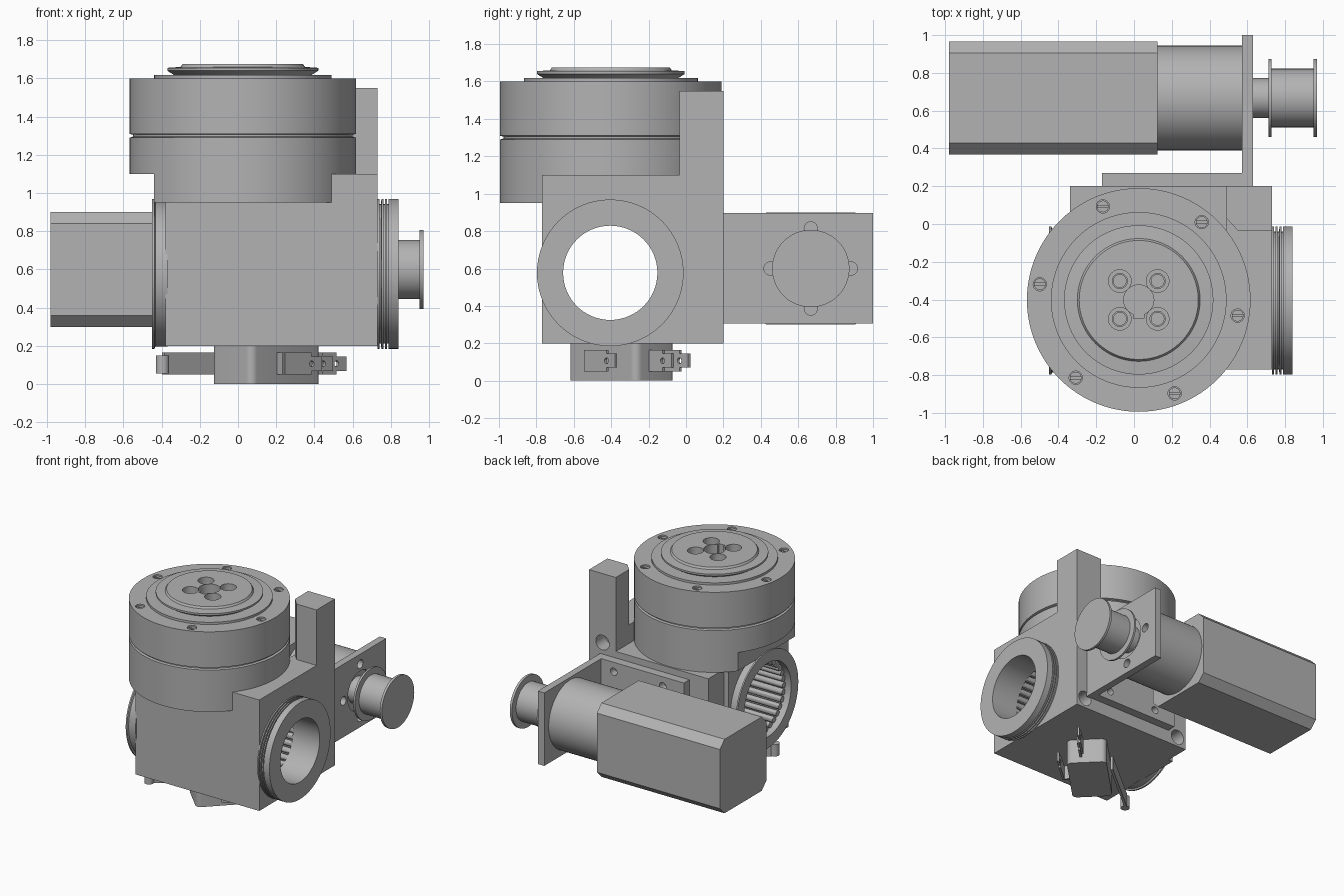
import bpy, bmesh, math
from mathutils import Matrix, Vector

cube = bpy.data.objects.get("Cube")
if cube:
    bpy.data.objects.remove(cube)

grey = bpy.data.materials.new("machined_grey")
grey.use_nodes = True
grey.diffuse_color = (0.45, 0.45, 0.45, 1)
grey.node_tree.nodes["Principled BSDF"].inputs["Base Color"].default_value = (0.45, 0.45, 0.45, 1)


def finish(name, bm):
    bmesh.ops.recalc_face_normals(bm, faces=bm.faces)
    mesh = bpy.data.meshes.new(name)
    bm.to_mesh(mesh)
    bm.free()
    mesh.materials.append(grey)
    ob = bpy.data.objects.new(name, mesh)
    bpy.context.collection.objects.link(ob)
    return ob


def box(name, x, y, z):
    return prism(name, [(x[0], y[0]), (x[1], y[0]), (x[1], y[1]), (x[0], y[1])], z)


def prism(name, outline, z):
    """Extrude an xy outline between two heights."""
    bm = bmesh.new()
    face = bm.faces.new([bm.verts.new((p[0], p[1], z[0])) for p in outline])
    top = bmesh.ops.extrude_face_region(bm, geom=[face])
    moved = [v for v in top["geom"] if isinstance(v, bmesh.types.BMVert)]
    bmesh.ops.translate(bm, verts=moved, vec=(0, 0, z[1] - z[0]))
    return finish(name, bm)


def lathe(name, centre, axis, profile, steps=64, closed=False):
    """Spin (radius, position along axis) points; closed profiles make rings."""
    rot = Vector((0, 0, 1)).rotation_difference(Vector(axis)).to_matrix()
    bm = bmesh.new()
    rings = []
    for r, h in profile:
        rings.append([bm.verts.new(rot @ Vector((r * math.cos(a), r * math.sin(a), h)) + Vector(centre))
                      for a in (2 * math.pi * i / steps for i in range(steps))])
    pairs = list(zip(rings, rings[1:]))
    if closed:
        pairs.append((rings[-1], rings[0]))
    else:
        bm.faces.new(rings[0])
        bm.faces.new(rings[-1])
    for a, b in pairs:
        for i in range(steps):
            j = (i + 1) % steps
            bm.faces.new((a[i], a[j], b[j], b[i]))
    return finish(name, bm)


def rod(name, centre, axis, r, start, end, steps=32):
    return lathe(name, centre, axis, [(r, start), (r, end)], steps)


def boolean(target, others, mode="DIFFERENCE"):
    bpy.context.view_layer.objects.active = target
    for other in others:
        mod = target.modifiers.new("cut", "BOOLEAN")
        mod.operation, mod.solver, mod.object = mode, "EXACT", other
        bpy.ops.object.modifier_apply(modifier=mod.name)
        bpy.data.objects.remove(other)
    return target


X, Y, Z = (1, 0, 0), (0, 1, 0), (0, 0, 1)
HUB = (0.025, -0.402, 0)
BORE = (0, -0.405, 0.577)
SHAFT = (0, 0.667, 0.6)

# Housing: stepped block with corner post, cross bore and bolt pockets
housing = box("housing", (-0.38, 0.73), (-0.77, 0.0), (0.2, 0.95))
boolean(housing, [
    box("rear", (-0.34, 0.73), (-0.1, 0.2), (0.2, 0.95)),
    box("shoulder", (0.49, 0.73), (-0.77, 0.2), (0.3, 1.1)),
    prism("post", [(0.55, -0.035), (0.73, -0.035), (0.73, 0.2), (0.49, 0.2), (0.49, 0.03)], (0.4, 1.55)),
], "UNION")
boolean(housing, [rod("bore", BORE, X, 0.3, -1, 1, 64)])
boolean(housing, [rod("pocket", (x, 0, z), Y, 0.06, 0.08, 0.4)
                  for x, z in ((0.61, 0.99), (0.65, 0.28), (-0.26, 0.28))])

# Neck under the turntable, flattened on the side
neck = rod("turntable_neck", HUB, Z, 0.592, 0.95, 1.11, 96)
boolean(neck, [box("flat", (-1, -0.44), (-1.2, 0.5), (0.9, 1.2))])

# Turntable: lower flange, groove, upper drum and stepped cap
turntable = lathe("turntable", HUB, Z, [
    (0.592, 1.1), (0.592, 1.29), (0.575, 1.295), (0.575, 1.305), (0.592, 1.31), (0.592, 1.6),
    (0.465, 1.6), (0.465, 1.618), (0.36, 1.618), (0.395, 1.64), (0.395, 1.655),
    (0.325, 1.66), (0.315, 1.675)], 96)
cutters = [rod("centre_hole", HUB, Z, 0.08, 1.5, 1.8),
           box("keyway", (-0.002, 0.052), (-0.5, -0.44), (1.5, 1.8))]
for sx in (-0.1, 0.1):
    for sy in (-0.1, 0.1):
        cutters.append(lathe("bolt_pocket", (HUB[0] + sx, HUB[1] + sy, 0), Z,
                             [(0.04, 1.5), (0.04, 1.6), (0.06, 1.6), (0.06, 1.8)], 32))
rim = [(HUB[0] + 0.53 * math.cos(math.radians(a)), HUB[1] + 0.53 * math.sin(math.radians(a)))
       for a in range(-9, 350, 60)]
cutters += [rod("screw_pocket", (x, y, 0), Z, 0.035, 1.55, 1.8) for x, y in rim]
boolean(turntable, cutters)
for x, y in rim:
    screw = rod("rim_screw", (x, y, 0), Z, 0.031, 1.54, 1.59, 24)
    boolean(screw, [box("slot", (x - 0.05, x + 0.05), (y - 0.006, y + 0.006), (1.575, 1.7))])
for sx in (-0.1, 0.1):
    for sy in (-0.1, 0.1):
        rod("cap_bolt", (HUB[0] + sx, HUB[1] + sy, 0), Z, 0.036, 1.48, 1.63, 24)

# Cross bore collars and needle rollers
collar = [(0.252, 0.6), (0.252, 0.84), (0.392, 0.84), (0.392, 0.788)]
for x in (0.78, 0.76, 0.74):
    collar += [(0.365, x + 0.008), (0.365, x), (0.392, x), (0.392, x - 0.01)]
collar += [(0.31, 0.73), (0.31, 0.6)]
lathe("right_collar", BORE, X, collar, 64, True)
lathe("left_collar", BORE, X, [(0.3, -0.45), (0.392, -0.45), (0.392, -0.438), (0.38, -0.432),
                               (0.38, -0.37), (0.3, -0.37)], 64, True)
for i in range(32):
    a = 2 * math.pi * i / 32
    rod("needle_roller", (0, BORE[1] + 0.28 * math.cos(a), BORE[2] + 0.28 * math.sin(a)),
        X, 0.024, -0.4, 0.6, 12)

# Motor: chamfered body and round gearbox
c = 0.06
h, w = 0.3, 0.298
outline = [(-h + c, -w), (h - c, -w), (h, -w + c), (h, w - c), (h - c, w), (-h + c, w), (-h, w - c), (-h, -w + c)]
motor = prism("motor_body", outline, (-0.98, 0.125))
motor.data.transform(Matrix.Translation(SHAFT) @ Matrix.Rotation(math.pi / 2, 4, "Y"))
rod("motor_gearbox", SHAFT, X, 0.277, 0.12, 0.572, 64)

# Angle bracket with mounting holes
bracket = prism("bracket", [(-0.17, 0.195), (0.63, 0.195), (0.63, 1.0), (0.572, 1.0), (0.572, 0.27), (-0.17, 0.27)],
                (0.305, 0.897))
holes = [rod("bolt_hole", (x, 0, z), Y, 0.03, 0.21, 0.5, 24) for x in (0.02, 0.46) for z in (0.38, 0.82)]
for i in range(4):
    a = i * math.pi / 2
    holes.append(rod("motor_hole", (0, SHAFT[1] + 0.215 * math.cos(a), SHAFT[2] + 0.215 * math.sin(a)),
                     X, 0.035, 0.575, 0.8, 24))
holes.append(rod("pilot_hole", SHAFT, X, 0.16, 0.595, 0.8, 48))
boolean(bracket, holes)

# Drive pulley
lathe("pulley", SHAFT, X, [(0.105, 0.58), (0.105, 0.712), (0.207, 0.712), (0.207, 0.728), (0.155, 0.728),
                           (0.155, 0.95), (0.207, 0.95), (0.207, 0.97)], 48)

# Limit switch: rounded body turned diagonally under the housing
body = box("switch_body", (-0.26, 0.26), (-0.15, 0.15), (0, 0.21))
body.data.transform(Matrix.Translation((0.148, -0.345, 0)) @ Matrix.Rotation(math.pi / 4, 4, "Z"))
bm = bmesh.new()
bm.from_mesh(body.data)
upright = [e for e in bm.edges if abs(e.verts[0].co.z - e.verts[1].co.z) > 0.1]
bmesh.ops.bevel(bm, geom=upright, offset=0.04, segments=6, affect="EDGES", profile=0.5)
bm.to_mesh(body.data)
bm.free()
for s in (-1, 1):
    rod("switch_rivet", (0.148 + s * 0.12, -0.345 + s * 0.12, 0), Z, 0.03, -0.0, 0.02, 20)


def blade(name, a, b, z, thick=0.016):
    """Upright strip between two ground points."""
    d = Vector((b[0] - a[0], b[1] - a[1]))
    n = Vector((-d.y, d.x)).normalized() * thick / 2
    a, b = Vector(a), Vector(b)
    return prism(name, [a - n, b - n, b + n, a + n], z)


# Switch lever with roller, and three terminals
blade("switch_lever", (0.06, -0.19), (-0.39, -0.56), (0.05, 0.165), 0.02)
rod("lever_roller", (-0.395, -0.575, 0), Z, 0.035, 0.055, 0.15, 24)
for a, b in (((0.24, -0.54), (0.38, -0.42)), ((0.31, -0.24), (0.44, -0.12)), ((0.38, -0.15), (0.51, -0.03))):
    a, b = Vector(a), Vector(b)
    d = (b - a).normalized()
    base = blade("terminal", a, b, (0.05, 0.165))
    tip = blade("terminal_tip", b - d * 0.01, b + d * 0.07, (0.07, 0.145))
    for part in (base, tip):
        boolean(part, [rod("eyelet", (b.x, b.y, 0.107), (-d.y, d.x, 0), 0.016, -0.05, 0.05, 16)])
blade("terminal_root", (0.24, -0.54), (0.2, -0.48), (0.05, 0.165))

# Smooth curved surfaces while keeping edges crisp
bpy.ops.object.select_all(action="DESELECT")
for ob in bpy.context.collection.objects:
    if ob.type == "MESH" and grey.name in ob.data.materials:
        ob.select_set(True)
        bpy.context.view_layer.objects.active = ob
bpy.ops.object.shade_smooth_by_angle(angle=math.radians(30))
